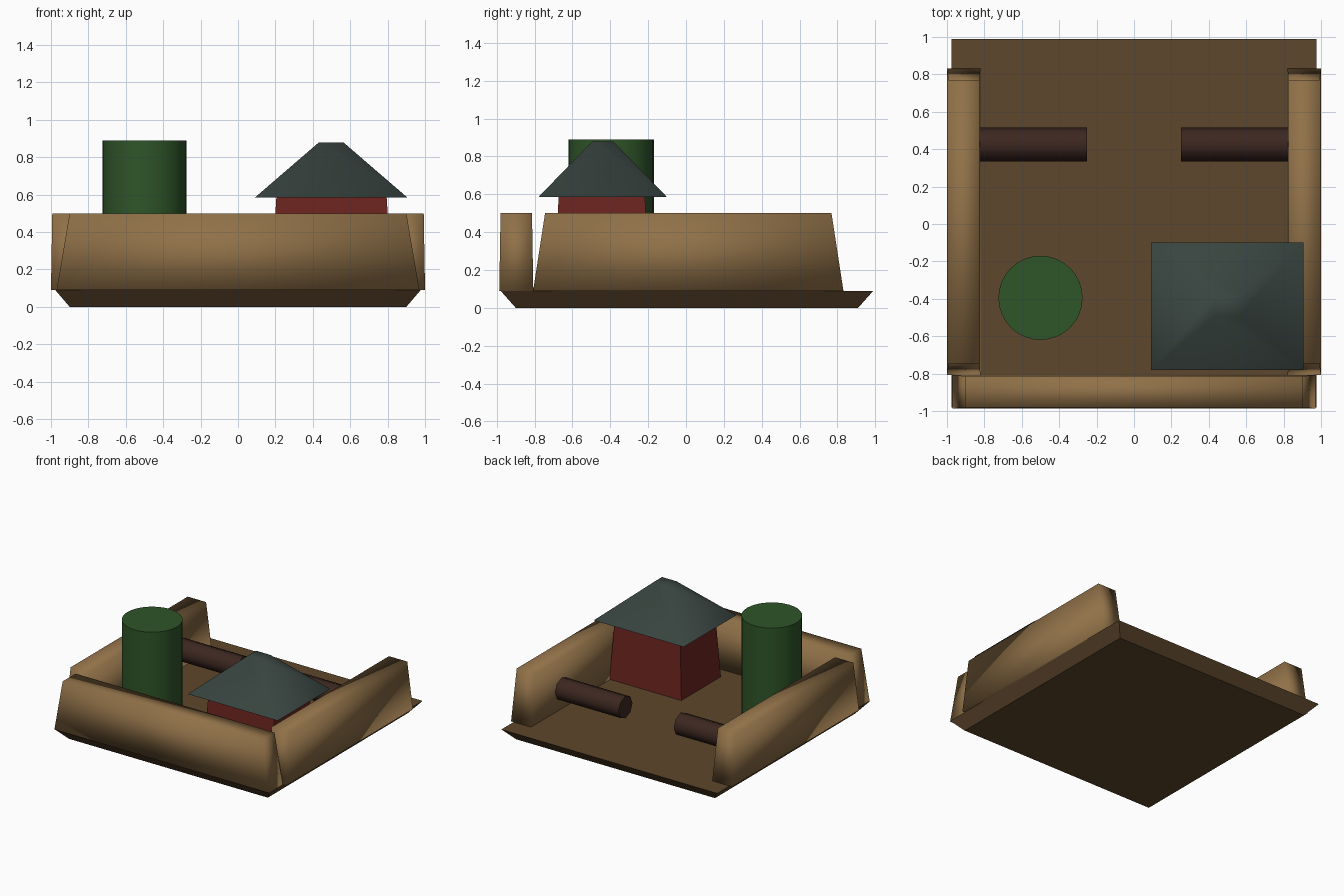
import bpy, bmesh, math

if "Cube" in bpy.data.objects:
    bpy.data.objects.remove(bpy.data.objects["Cube"])


def material(name, rgb):
    m = bpy.data.materials.new(name)
    m.diffuse_color = (*rgb, 1)
    m.use_nodes = True
    m.node_tree.nodes["Principled BSDF"].inputs["Base Color"].default_value = m.diffuse_color
    return m


WOOD = material("light_wood", (0.28, 0.165, 0.065))
FLOOR = material("floor_wood", (0.11, 0.063, 0.025))
LOG = material("dark_wood", (0.045, 0.02, 0.014))
GREEN = material("green", (0.028, 0.09, 0.022))
RED = material("red", (0.15, 0.018, 0.014))
SLATE = material("slate", (0.04, 0.058, 0.05))


def frustum(name, center, bottom, top, z0, z1, mat, smooth=None):
    """Tapered box: bottom and top are (half x, half y)."""
    bm = bmesh.new()
    bmesh.ops.create_cube(bm, size=2)
    for v in bm.verts:
        hx, hy = top if v.co.z > 0 else bottom
        v.co = (center[0] + v.co.x * hx, center[1] + v.co.y * hy,
                z1 if v.co.z > 0 else z0)
    mesh = bpy.data.meshes.new(name)
    bm.to_mesh(mesh)
    bm.free()
    ob = bpy.data.objects.new(name, mesh)
    bpy.context.collection.objects.link(ob)
    mesh.materials.append(mat)
    if smooth:
        shade(ob, smooth)
    return ob


def shade(ob, angle):
    bpy.ops.object.select_all(action='DESELECT')
    ob.select_set(True)
    bpy.context.view_layer.objects.active = ob
    bpy.ops.object.shade_smooth_by_angle(angle=math.radians(angle))


def cylinder(name, center, radius, depth, sides, mat, along_x=False):
    bpy.ops.mesh.primitive_cylinder_add(
        vertices=sides, radius=radius, depth=depth, location=center,
        rotation=(0, math.pi / 2 if along_x else 0, 0))
    ob = bpy.context.object
    ob.name = name
    ob.data.materials.append(mat)
    shade(ob, 50)


# Floor tray, flared outwards towards the top
frustum("floor", (0, 0.005), (0.90, 0.905), (0.977, 0.985), 0, 0.09, FLOOR)

# Walls with sloping ends
frustum("front_wall", (0, -0.897), (0.97, 0.09), (0.90, 0.083), 0.09, 0.50, WOOD, 91)

for side, s in (("left", -1), ("right", 1)):
    frustum(side + "_wall", (s * 0.91, 0.012), (0.09, 0.82), (0.083, 0.757),
            0.09, 0.50, WOOD, 91)
    # Short logs sticking out of the side walls
    cylinder(side + "_log", (s * 0.55, 0.425, 0.25), 0.09, 0.60, 8, LOG, True)

# Green drum
cylinder("drum", (-0.5, -0.395, 0.49), 0.225, 0.80, 32, GREEN)

# Small house with hipped roof
frustum("house", (0.5, -0.445), (0.325, 0.255), (0.295, 0.228), 0.09, 0.585, RED)
frustum("roof", (0.498, -0.44), (0.407, 0.34), (0.065, 0.055), 0.585, 0.88, SLATE, 65)
